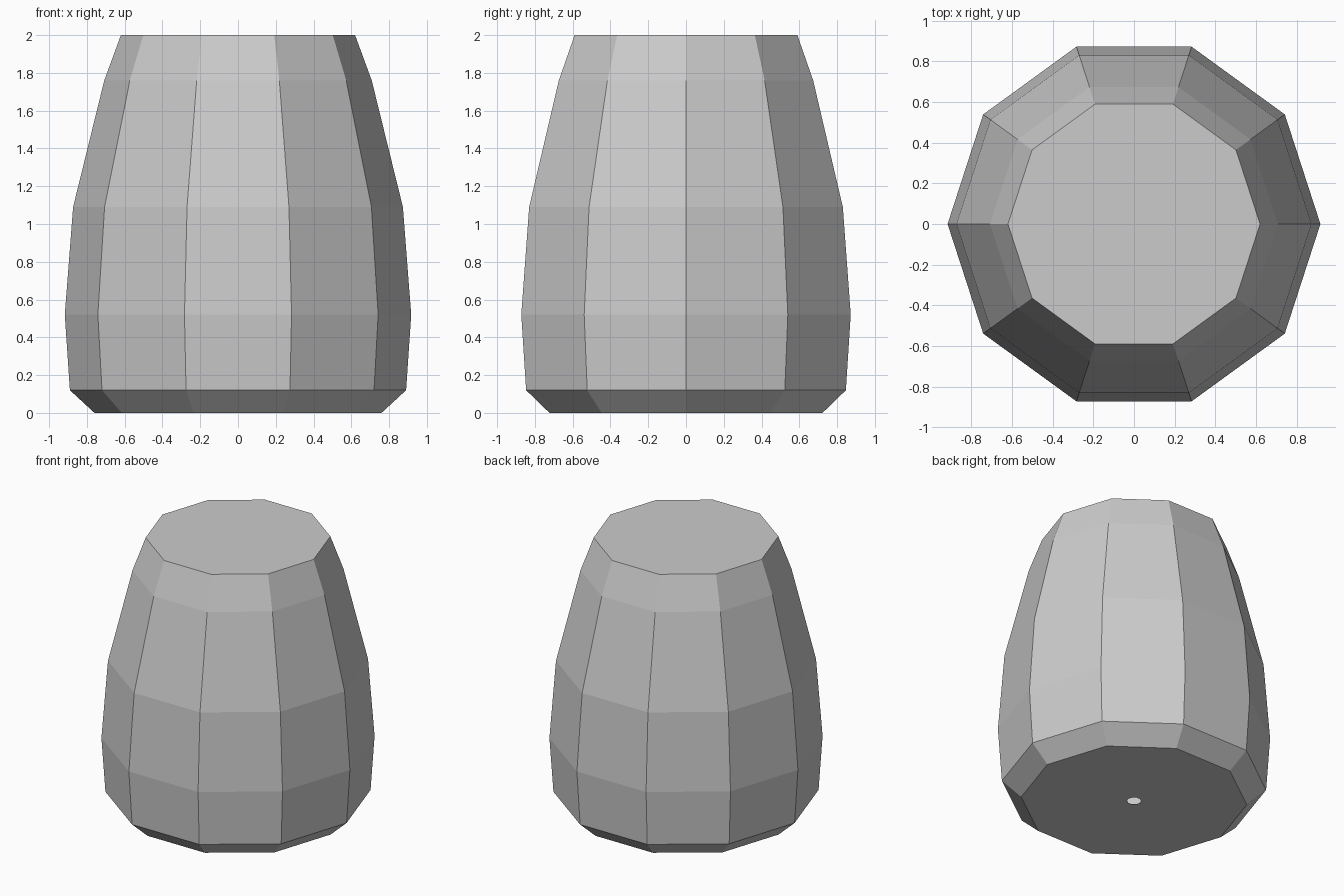
import bpy, bmesh
from math import cos, sin, tau

if "Cube" in bpy.data.objects:
    bpy.data.objects.remove(bpy.data.objects["Cube"])

SIDES = 10
# Radius and height, from the small base hole up to the top rim
PROFILE = [(0.047, 0.0), (0.76, 0.0), (0.89, 0.12), (0.917, 0.52),
           (0.873, 1.09), (0.708, 1.76), (0.62, 2.0)]

bm = bmesh.new()


def ring(radius, z):
    return [bm.verts.new((radius * cos(tau * i / SIDES), radius * sin(tau * i / SIDES), z))
            for i in range(SIDES)]


# Faceted shell: base with centre hole, chamfer and bulging wall
rings = [ring(r, z) for r, z in PROFILE]
for low, high in zip(rings, rings[1:]):
    for i in range(SIDES):
        j = (i + 1) % SIDES
        bm.faces.new((low[i], low[j], high[j], high[i]))

# Flat closed top
bm.faces.new(rings[-1])

mesh = bpy.data.meshes.new("barrel_body")
bm.to_mesh(mesh)
bm.free()
body = bpy.data.objects.new("barrel_body", mesh)
bpy.context.collection.objects.link(body)
